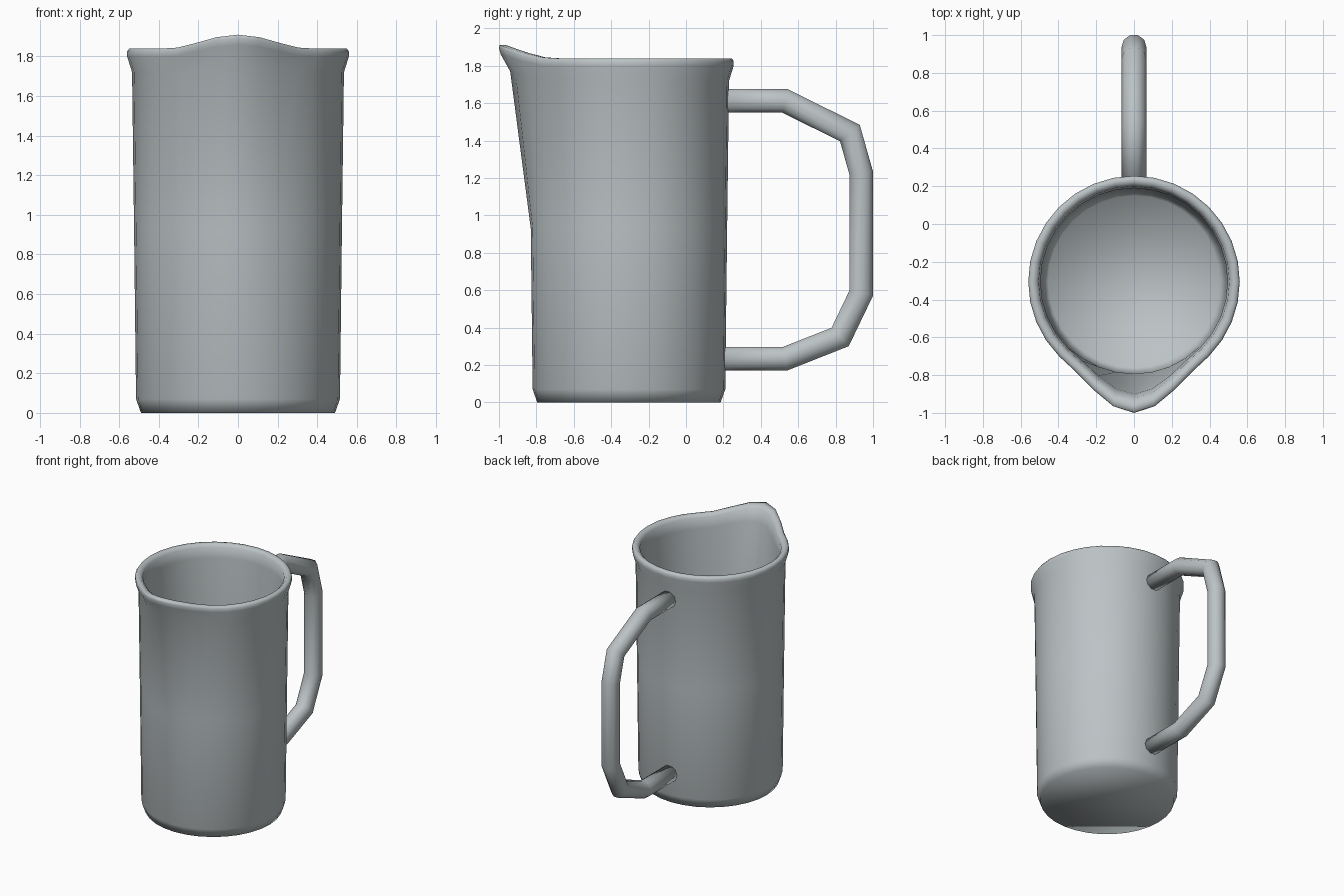
import bpy, bmesh, math
from mathutils import Vector

if "Cube" in bpy.data.objects:
    bpy.data.objects.remove(bpy.data.objects["Cube"])

grey = bpy.data.materials.new("pale_grey")
grey.diffuse_color = (0.50, 0.545, 0.56, 1)
grey.use_nodes = True
grey.node_tree.nodes["Principled BSDF"].inputs["Base Color"].default_value = grey.diffuse_color

SEG = 32
CENTRE_Y = -0.305


def finish(name, bm):
    bmesh.ops.recalc_face_normals(bm, faces=bm.faces)
    mesh = bpy.data.meshes.new(name)
    bm.to_mesh(mesh)
    bm.free()
    mesh.materials.append(grey)
    mesh.shade_smooth()
    obj = bpy.data.objects.new(name, mesh)
    bpy.context.collection.objects.link(obj)
    return obj


def skin(bm, rings):
    """Join successive rings with quads and cap both ends."""
    n = len(rings[0])
    for a, b in zip(rings, rings[1:]):
        for i in range(n):
            j = (i + 1) % n
            bm.faces.new((a[i], a[j], b[j], b[i]))
    bm.faces.new(rings[0])
    bm.faces.new(rings[-1])


# Jug wall: radius, height, spout push forward, spout lift
profile = [
    (0.490, 0.00, 0, 0), (0.515, 0.07, 0, 0), (0.525, 0.93, 0, 0),
    (0.535, 1.72, 0.10, 0.05), (0.560, 1.80, 0.125, 0.06),
    (0.560, 1.825, 0.135, 0.07), (0.550, 1.84, 0.142, 0.07),
    (0.525, 1.84, 0.130, 0.07), (0.505, 1.82, 0.115, 0.065),
    (0.495, 1.74, 0.10, 0.05), (0.488, 0.93, 0, 0),
    (0.480, 0.10, 0, 0), (0.455, 0.04, 0, 0),
]
bm = bmesh.new()
rings = []
for r, z, push, lift in profile:
    ring = []
    for i in range(SEG):
        k = min(i, SEG - i)                      # steps away from the spout
        w = 0.5 * (1 + math.cos(math.pi * k / 3.6)) if k < 3.6 else 0
        a = math.tau * i / SEG
        ring.append(bm.verts.new((r * math.sin(a),
                                  CENTRE_Y - r * math.cos(a) - push * w,
                                  z + lift * w)))
    rings.append(ring)
skin(bm, rings)
finish("jug_body", bm)

# Handle: faceted tube swept along a bent path in the centre plane
path = [Vector((0, y, z)) for y, z in (
    (0.20, 1.612), (0.53, 1.612), (0.872, 1.44), (0.933, 1.225),
    (0.933, 0.585), (0.82, 0.35), (0.53, 0.234), (0.20, 0.234))]
SIDES, RADIUS = 10, 0.066
bm = bmesh.new()
rings = []
for i, p in enumerate(path):
    d_in = (p - path[max(i - 1, 0)]).normalized()
    d_out = (path[min(i + 1, len(path) - 1)] - p).normalized()
    tangent = (d_in + d_out).normalized()
    side = Vector((1, 0, 0))
    normal = tangent.cross(side)
    # widen across the bend so each straight run keeps its thickness
    stretch = 1 / max(tangent.dot(d_out if d_out.length else d_in), 0.8)
    rings.append([bm.verts.new(p + RADIUS * (side * math.cos(math.tau * k / SIDES)
                  + normal * stretch * math.sin(math.tau * (k + 0.0) / SIDES)))
                  for k in range(SIDES)])
skin(bm, rings)
handle = finish("handle", bm)

# Bring the outermost handle point to the edge of the overall size
reach = max(v.co.y for v in handle.data.vertices)
for v in handle.data.vertices:
    if v.co.y > 0.6:
        v.co.y += 1.0 - reach
